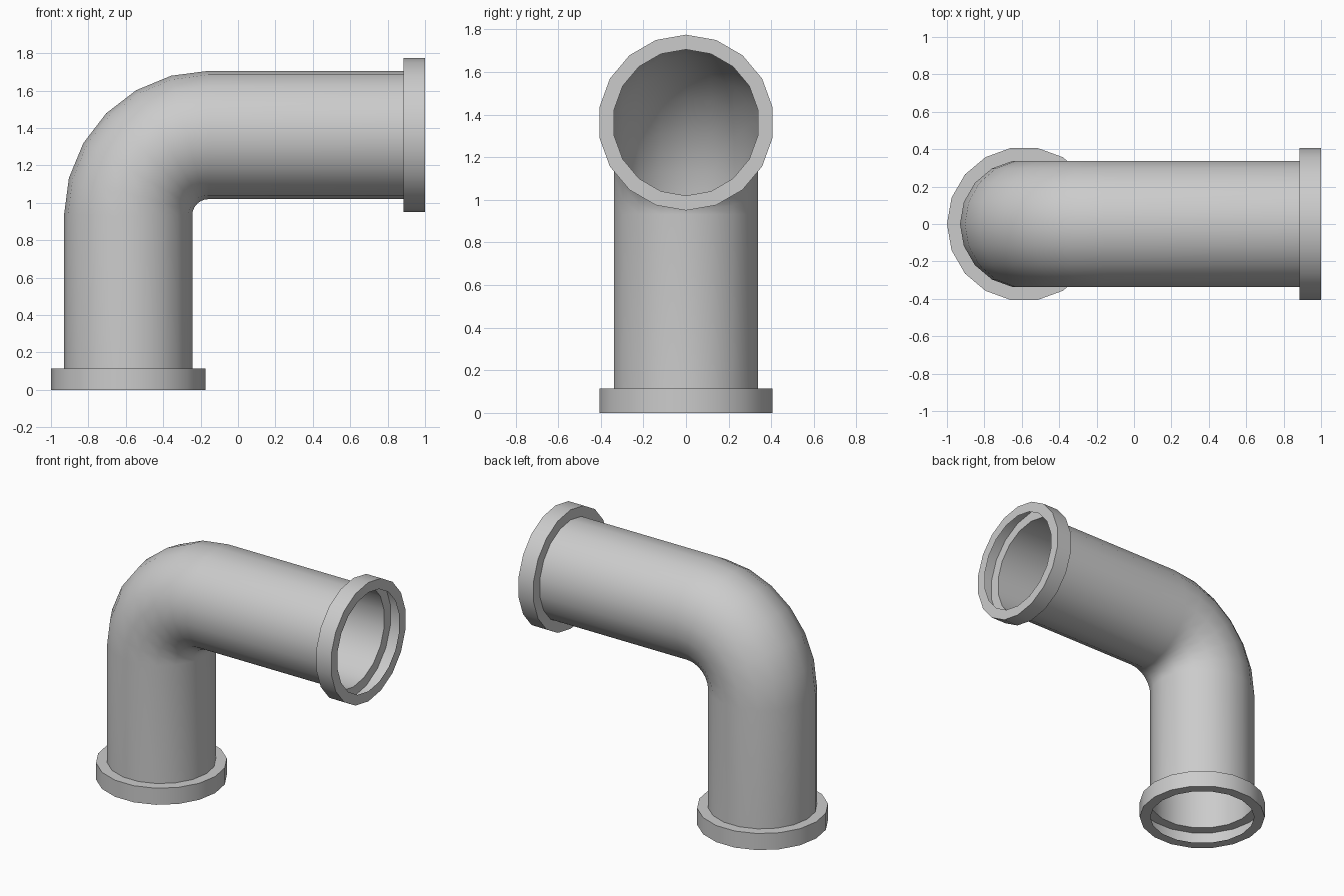
import bpy, bmesh, math
from mathutils import Vector

if "Cube" in bpy.data.objects:
    bpy.data.objects.remove(bpy.data.objects["Cube"])

SIDES = 18
CX, CZ = -0.5875, 1.3625      # axis of the upright leg, axis of the level leg
R, RF, LIP = 0.343, 0.4125, 0.115   # pipe radius, flange radius, flange depth
BEND = 0.43                   # centreline radius of the elbow
BX, BZ = CX + BEND, CZ - BEND # centre of the elbow arc

bm = bmesh.new()


def ring(x, z, tilt, r):
    """18-sided loop whose first vertex lies on the outside of the bend."""
    out = Vector((-math.cos(tilt), 0, math.sin(tilt)))
    side = Vector((0, 1, 0))
    loop = []
    for i in range(SIDES):
        a = 2 * math.pi * i / SIDES
        loop.append(bm.verts.new(Vector((x, 0, z)) + r * (math.cos(a) * out + math.sin(a) * side)))
    return loop


# Bottom flange: open mouth, rim, outer wall, step back in to the pipe
loops = [ring(CX, z, 0, r) for z, r in ((0, R), (0, RF), (LIP, RF), (LIP, R))]

# Elbow in six steps
for k in range(7):
    t = math.radians(15 * k)
    loops.append(ring(BX - BEND * math.cos(t), BZ + BEND * math.sin(t), t, R))

# End flange, mirrored order
loops += [ring(x, CZ, math.pi / 2, r)
          for x, r in ((1 - LIP, R), (1 - LIP, RF), (1, RF), (1, R))]

# Skin the loops into one hollow shell
for a, b in zip(loops, loops[1:]):
    for i in range(SIDES):
        j = (i + 1) % SIDES
        bm.faces.new((a[i], b[i], b[j], a[j]))

# Make the faces point outwards
bm.normal_update()
wall = next(f for f in bm.faces if abs(f.normal.z) < 0.1 and f.calc_center_median().z < LIP)
c = wall.calc_center_median()
if wall.normal.dot(Vector((c.x - CX, c.y, 0))) < 0:
    bmesh.ops.reverse_faces(bm, faces=bm.faces[:])

mesh = bpy.data.meshes.new("elbow_pipe")
bm.to_mesh(mesh)
bm.free()
pipe = bpy.data.objects.new("elbow_pipe", mesh)
bpy.context.collection.objects.link(pipe)
bpy.context.view_layer.objects.active = pipe
pipe.select_set(True)
bpy.ops.object.shade_smooth_by_angle(angle=math.radians(35))
